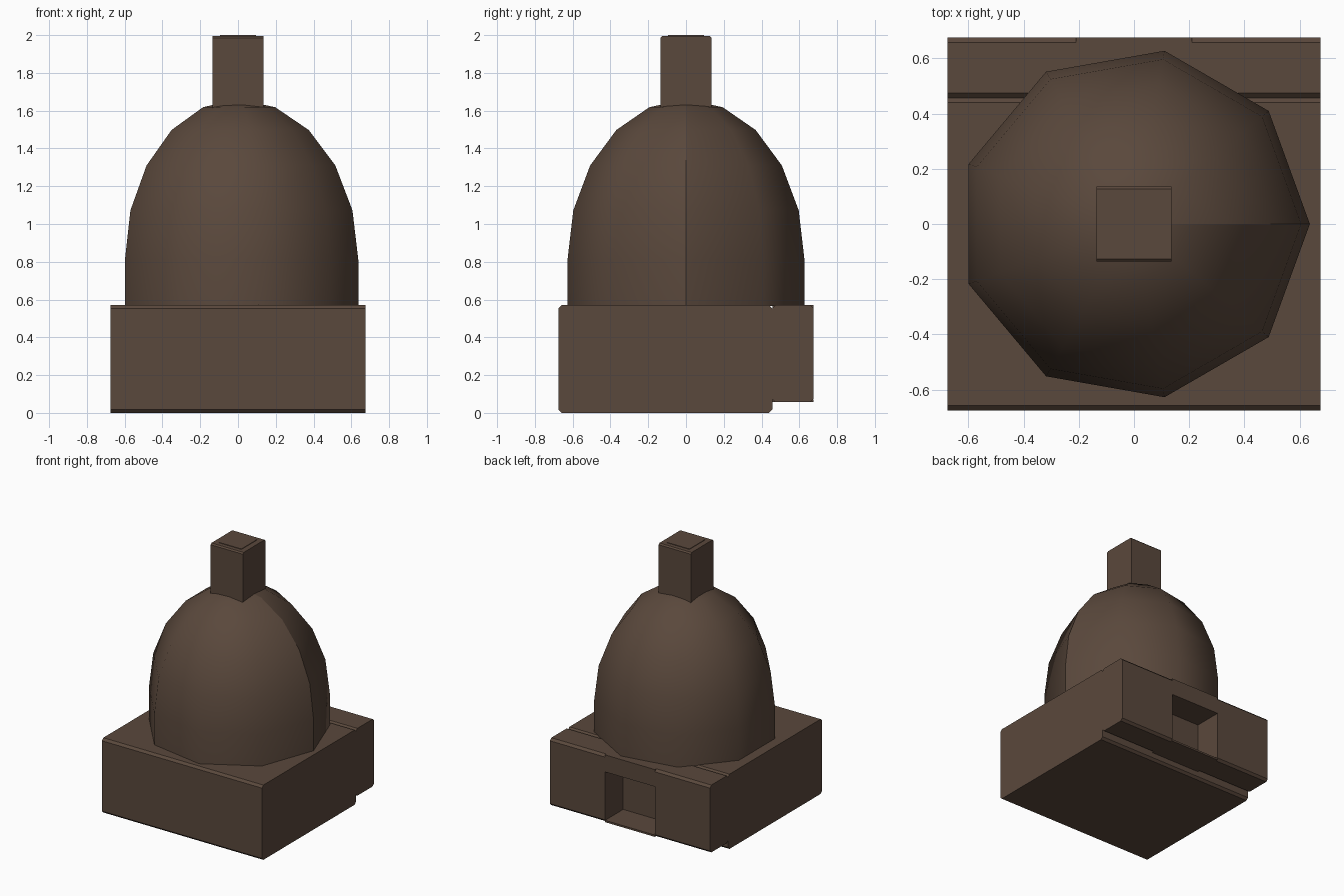
import bpy, bmesh
from math import cos, sin, pi, radians

cube = bpy.data.objects.get("Cube")
if cube:
    bpy.data.objects.remove(cube, do_unlink=True)

brown = bpy.data.materials.new("dark_brown")
brown.use_nodes = True
colour = (0.102, 0.065, 0.045, 1)
brown.diffuse_color = colour
brown.node_tree.nodes["Principled BSDF"].inputs["Base Color"].default_value = colour


def make_object(name, bm, smooth=False):
    mesh = bpy.data.meshes.new(name)
    bm.normal_update()
    for f in bm.faces:
        f.smooth = smooth
    bm.to_mesh(mesh)
    bm.free()
    mesh.materials.append(brown)
    obj = bpy.data.objects.new(name, mesh)
    bpy.context.collection.objects.link(obj)
    return obj


def block(name, x0, x1, y0, y1, z0, z1, top=0.0, bottom=0.0):
    """Side profile with cut corners, extruded along x."""
    t, b = top, bottom
    profile = [(y0 + b, z0), (y1 - b, z0), (y1, z0 + b), (y1, z1 - t),
               (y1 - t, z1), (y0 + t, z1), (y0, z1 - t), (y0, z0 + b)]
    profile = list(dict.fromkeys(profile))
    bm = bmesh.new()
    face = bm.faces.new([bm.verts.new((x0, y, z)) for y, z in profile])
    ext = bmesh.ops.extrude_face_region(bm, geom=[face])
    moved = [v for v in ext["geom"] if isinstance(v, bmesh.types.BMVert)]
    bmesh.ops.translate(bm, verts=moved, vec=(x1 - x0, 0, 0))
    bmesh.ops.recalc_face_normals(bm, faces=bm.faces)
    return make_object(name, bm)


# Base: main block, then a rear section framing a square recess
W, JOIN, TOP, CUT = 0.675, 0.457, 0.57, 0.017
GAP, STEP = 0.21, 0.057
block("base_block", -W, W, -W, JOIN, 0, TOP, CUT, CUT)
block("rear_block_left", GAP, W, JOIN, W, STEP, TOP, CUT, CUT)
block("rear_block_right", -W, -GAP, JOIN, W, STEP, TOP, CUT, CUT)
block("recess_lintel", -GAP, GAP, JOIN, W, 0.44, TOP)
block("recess_floor", -GAP, GAP, JOIN, W, STEP, STEP + 0.014)

# Dome: nine-sided, with a straight lower wall and an open shading seam at +x
SIDES, RADIUS, SPRING, RISE = 9, 0.637, 0.81, 0.85
profile = [(RADIUS, TOP - 0.005)]
profile += [(RADIUS * cos(radians(a)), SPRING + RISE * sin(radians(a)))
            for a in range(0, 90, 18)]
bm = bmesh.new()
columns = []
for i in range(SIDES + 1):
    a = 2 * pi * i / SIDES
    columns.append([bm.verts.new((r * cos(a), r * sin(a), z)) for r, z in profile])
apex = bm.verts.new((0, 0, SPRING + RISE))
for left, right in zip(columns, columns[1:]):
    for k in range(len(profile) - 1):
        bm.faces.new((left[k], right[k], right[k + 1], left[k + 1]))
    bm.faces.new((left[-1], right[-1], apex))
make_object("dome", bm, smooth=True)

# Square post with a thin cap plate
P = 0.136
block("post", -P, P, -P, P, 1.55, 1.996, 0.01)
block("post_cap", -0.095, 0.095, -0.095, 0.095, 1.99, 2.0)
